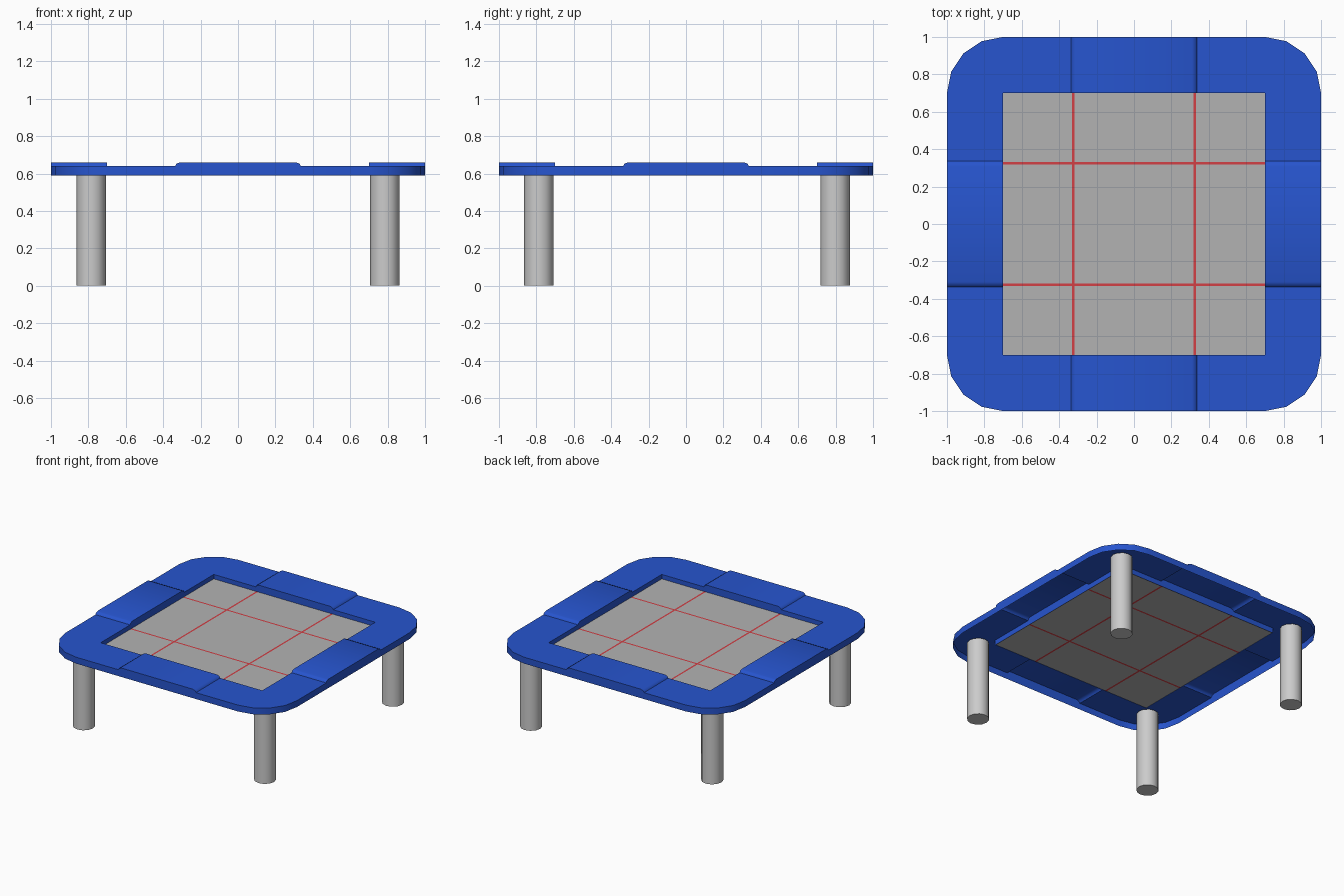
import bpy, bmesh, math
from mathutils import Matrix, Vector

if "Cube" in bpy.data.objects:
    bpy.data.objects.remove(bpy.data.objects["Cube"])

PAD_BOTTOM, PAD_TOP, RAISED_TOP, MAT_Z = 0.59, 0.64, 0.66, 0.605
INNER, OUTER = 0.7, 1.0


def material(name, color):
    m = bpy.data.materials.new(name)
    m.diffuse_color = color
    m.use_nodes = True
    m.node_tree.nodes["Principled BSDF"].inputs["Base Color"].default_value = m.diffuse_color
    return m


def add_object(name, bm, mats=()):
    mesh = bpy.data.meshes.new(name)
    bm.normal_update()
    bm.to_mesh(mesh)
    bm.free()
    for m in mats:
        mesh.materials.append(m)
    ob = bpy.data.objects.new(name, mesh)
    bpy.context.collection.objects.link(ob)
    return ob


def smooth(ob, angle):
    bpy.ops.object.select_all(action='DESELECT')
    ob.select_set(True)
    bpy.context.view_layer.objects.active = ob
    bpy.ops.object.shade_smooth_by_angle(angle=math.radians(angle))


# Safety pad: open-bottomed shell, one quarter of stations (outer, inner, top height) turned four times
step = [(0.31, RAISED_TOP), (0.33, 0.652), (0.336, PAD_TOP)]
quarter = [((OUTER, y), (INNER, y), z) for y, z in step]
for i in range(5):
    a = math.radians(22.5 * i)
    quarter.append(((0.7 + 0.3 * math.cos(a), 0.7 + 0.3 * math.sin(a)), (INNER, INNER), PAD_TOP))
quarter += [((x, OUTER), (x, INNER), z) for x, z in reversed(step)]

bm = bmesh.new()
rings = []
for q in range(4):
    rot = Matrix.Rotation(math.pi / 2 * q, 3, 'Z')
    for o, i, z in quarter:
        section = [(*o, PAD_BOTTOM), (*o, z), (*i, z), (*i, MAT_Z - 0.005)]
        rings.append([bm.verts.new(rot @ Vector(p)) for p in section])
for k, a in enumerate(rings):
    b = rings[(k + 1) % len(rings)]
    for j in range(3):
        bm.faces.new((a[j], b[j], b[j + 1], a[j + 1]))
bmesh.ops.remove_doubles(bm, verts=bm.verts[:], dist=1e-4)
pad = add_object("safety_pad", bm, [material("pad_blue", (0.02, 0.09, 0.62, 1))])
smooth(pad, 55)

# Jumping mat: sheet with red line strips as its own faces
bm = bmesh.new()
cuts = [-INNER, -0.332, -0.318, 0.318, 0.332, INNER]
grid = [[bm.verts.new((x, y, MAT_Z)) for y in cuts] for x in cuts]
for i in range(5):
    for j in range(5):
        f = bm.faces.new((grid[i][j], grid[i + 1][j], grid[i + 1][j + 1], grid[i][j + 1]))
        f.material_index = 1 if i in (1, 3) or j in (1, 3) else 0
add_object("jumping_mat", bm, [material("mat_grey", (0.45, 0.45, 0.45, 1)),
                               material("line_red", (0.65, 0.05, 0.06, 1))])

# Legs
for sx, side in ((-1, "left"), (1, "right")):
    for y, end in ((-0.787, "front"), (0.797, "back")):
        bpy.ops.mesh.primitive_cylinder_add(vertices=12, radius=0.079, depth=0.62,
                                            location=(sx * 0.785, y, 0.31))
        leg = bpy.context.object
        leg.name = f"{end}_{side}_leg"
        smooth(leg, 40)
